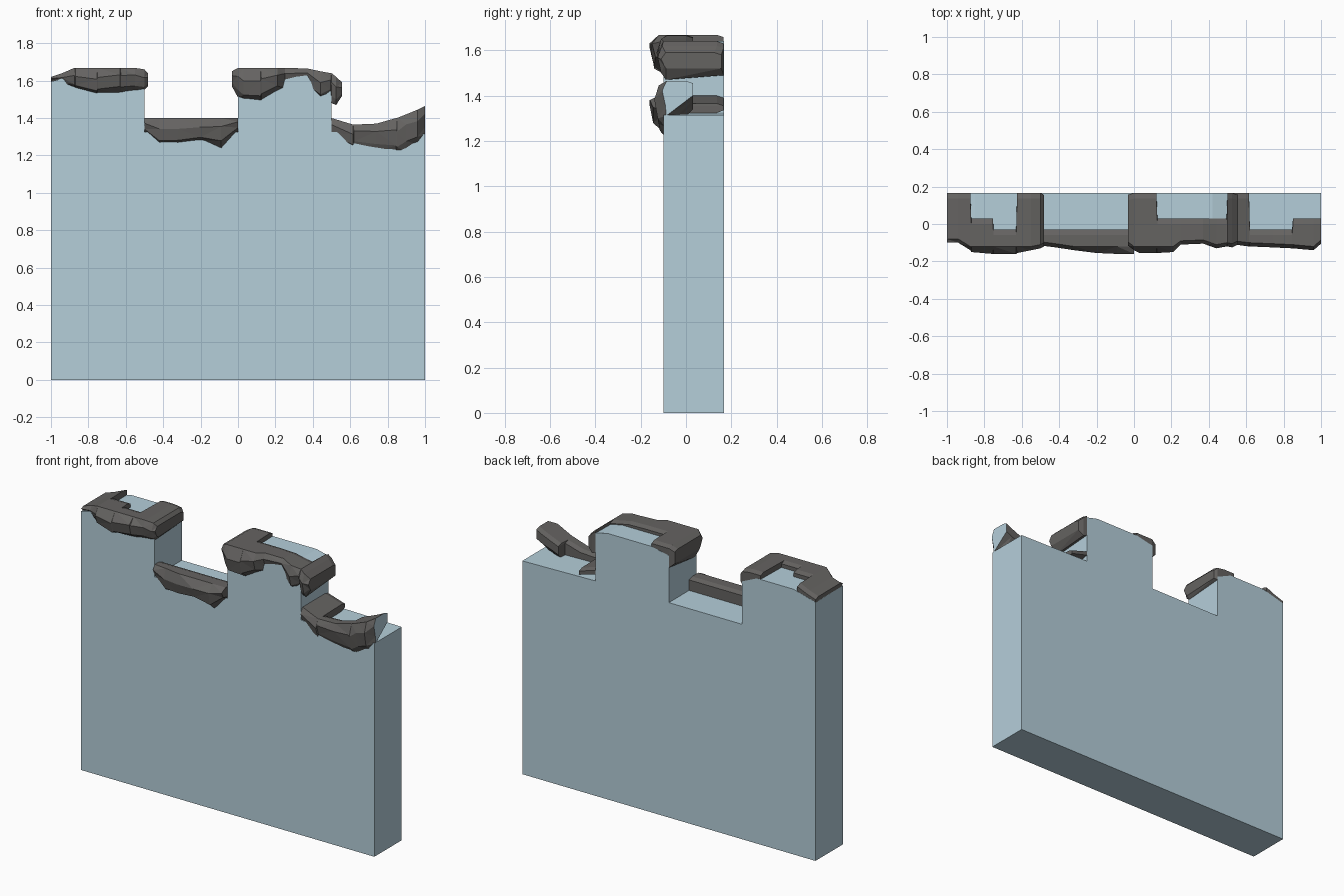
import bpy, bmesh, random
random.seed(4)


def material(name, rgb):
    m = bpy.data.materials.new(name)
    m.diffuse_color = (*rgb, 1)
    return m


BLUE = material("pale blue plaster", (0.46, 0.62, 0.70))
GREY = material("dark grey stone", (0.13, 0.125, 0.12))
FRONT, BACK = -0.10, 0.167


def finish(name, bm, mats):
    bmesh.ops.recalc_face_normals(bm, faces=bm.faces)
    me = bpy.data.meshes.new(name)
    bm.to_mesh(me)
    bm.free()
    ob = bpy.data.objects.new(name, me)
    for m in mats:
        me.materials.append(m)
    bpy.context.collection.objects.link(ob)
    return ob


# Wall with two raised merlons, extruded from its outline
outline = [(-1, 0), (1, 0), (1, 1.315), (.5, 1.325), (.5, 1.62), (.42, 1.64),
           (.12, 1.64), (0, 1.615), (0, 1.325), (-.5, 1.325), (-.5, 1.59),
           (-.6, 1.635), (-.85, 1.635), (-1, 1.595)]
bm = bmesh.new()
face = bm.faces.new([bm.verts.new((x, FRONT, z)) for x, z in outline])
ext = bmesh.ops.extrude_face_region(bm, geom=[face])
for v in ext["geom"]:
    if isinstance(v, bmesh.types.BMVert):
        v.co.y = BACK
finish("wall", bm, [BLUE])


def stone_cap(name, stations, blue_end=False):
    """Rough stone lofted along x. Station: x, top, front bottom,
    front y, back y, back bottom."""
    bm = bmesh.new()
    rings = []
    for i, (x, zt, zb, yf, yb, zk) in enumerate(stations):
        h = zt - zb
        j = random.uniform(-.1, .1) * h
        pts = [(FRONT + .012, zb), (yf + .015, zb + .2 * h + j),
               (yf, zb + .65 * h + j), (max(yf + .02, FRONT - .02), zt),
               (yb - .03, zt), (yb, zt - .01), (yb, min(zk, zt - .015))]
        rings.append([bm.verts.new((x, y, z)) for y, z in pts])
    n = len(rings[0])
    for a, b in zip(rings, rings[1:]):
        for k in range(n):
            q = [a[k], a[(k + 1) % n], b[(k + 1) % n], b[k]]
            bm.faces.new(q)
    bm.faces.new(rings[0])
    end = bm.faces.new(rings[-1])
    if blue_end:
        end.material_index = 1
    bmesh.ops.triangulate(bm, faces=[f for f in bm.faces if len(f.verts) == 4])
    return finish(name, bm, [GREY, BLUE])


F = 0.166   # stone reaching the rear of the wall
# Left merlon cap
stone_cap("left_merlon_cap", [
    (-1, 1.62, 1.595, -.10, F, 1.59), (-.94, 1.64, 1.585, -.10, F, 1.60),
    (-.875, 1.668, 1.56, -.14, F, 1.62), (-.87, 1.668, 1.56, -.15, .03, 1.60),
    (-.755, 1.668, 1.53, -.16, .03, 1.60), (-.75, 1.668, 1.53, -.16, -.03, 1.60),
    (-.63, 1.668, 1.53, -.16, -.03, 1.60), (-.625, 1.668, 1.53, -.155, F, 1.60),
    (-.55, 1.668, 1.54, -.14, F, 1.60), (-.5, 1.66, 1.55, -.13, F, 1.57),
    (-.482, 1.64, 1.57, -.12, F - .01, 1.58)])
# Left gap ledge
stone_cap("left_gap_ledge", [
    (-.5, 1.4, 1.33, -.115, -.03, 1.30), (-.42, 1.4, 1.26, -.125, -.03, 1.30),
    (-.32, 1.4, 1.265, -.14, -.03, 1.30), (-.2, 1.4, 1.28, -.155, -.03, 1.30),
    (-.09, 1.4, 1.23, -.16, -.03, 1.30), (0, 1.4, 1.33, -.16, -.03, 1.30)])
# Right merlon cap
stone_cap("right_merlon_cap", [
    (-.033, 1.65, 1.57, -.115, F - .01, 1.57), (0, 1.668, 1.51, -.14, F, 1.54),
    (.03, 1.668, 1.50, -.155, F, 1.58), (.12, 1.668, 1.49, -.155, F, 1.60),
    (.125, 1.668, 1.49, -.155, .03, 1.60), (.21, 1.668, 1.54, -.15, .03, 1.60),
    (.25, 1.668, 1.56, -.11, .03, 1.60), (.37, 1.665, 1.58, -.105, .03, 1.60),
    (.44, 1.65, 1.51, -.13, .03, 1.58), (.495, 1.64, 1.53, -.12, .03, 1.56),
    (.5, 1.64, 1.48, -.12, F, 1.50), (.525, 1.62, 1.47, -.125, F, 1.49),
    (.557, 1.59, 1.52, -.11, F - .01, 1.52)])
# Right gap ledge, rising to the open end
stone_cap("right_gap_ledge", [
    (.5, 1.4, 1.30, -.105, F, 1.365), (.615, 1.365, 1.245, -.12, F, 1.335),
    (.62, 1.365, 1.24, -.12, -.03, 1.30), (.74, 1.37, 1.22, -.125, -.03, 1.30),
    (.845, 1.40, 1.215, -.13, -.03, 1.30), (.85, 1.40, 1.215, -.13, .03, 1.34),
    (.9, 1.42, 1.22, -.135, .03, 1.36), (.96, 1.445, 1.26, -.14, .03, 1.38),
    (1, 1.465, 1.31, -.105, .03, 1.40)], blue_end=True)

# Centre the depth: stone front to wall back spans y -0.167 to 0.167
for ob in bpy.data.objects:
    ob.data.update()
